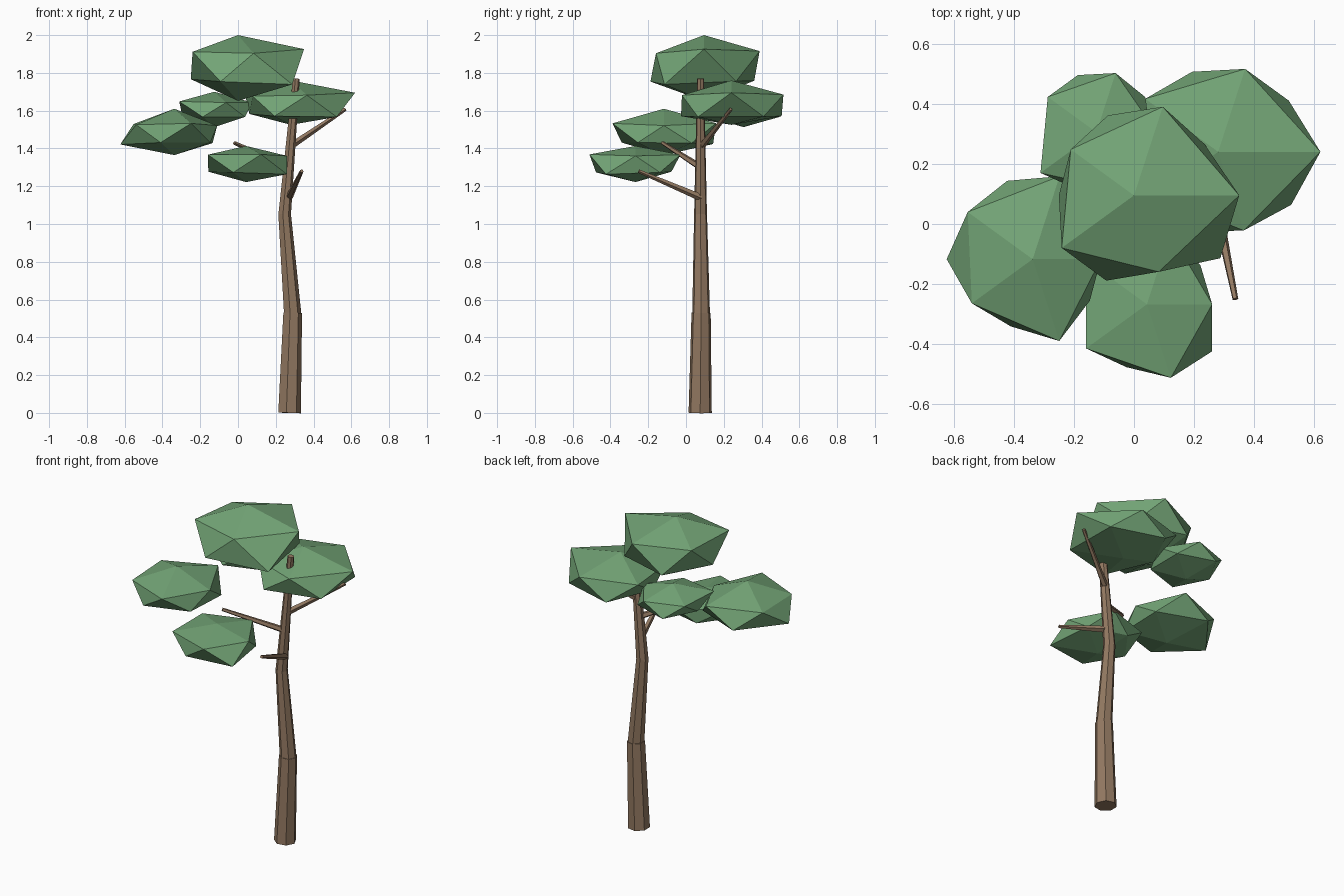
import bpy, bmesh, math
from mathutils import Vector, Matrix

if "Cube" in bpy.data.objects:
    bpy.data.objects.remove(bpy.data.objects["Cube"])


def material(name, color):
    m = bpy.data.materials.new(name)
    m.diffuse_color = color
    m.use_nodes = True
    m.node_tree.nodes["Principled BSDF"].inputs["Base Color"].default_value = m.diffuse_color
    return m


BARK = material("bark", (0.29, 0.19, 0.12, 1))
LEAF = material("leaf", (0.17, 0.37, 0.18, 1))


def finish(bm, name, mat):
    me = bpy.data.meshes.new(name)
    bm.to_mesh(me)
    bm.free()
    me.materials.append(mat)
    bpy.context.collection.objects.link(bpy.data.objects.new(name, me))


def limb(name, a, b, r1, r2, sides):
    """Tapered faceted cylinder from point a to point b."""
    a, b = Vector(a), Vector(b)
    d = b - a
    rot = Vector((0, 0, 1)).rotation_difference(d).to_matrix().to_4x4()
    bm = bmesh.new()
    bmesh.ops.create_cone(
        bm, cap_ends=True, segments=sides, radius1=r1, radius2=r2, depth=d.length,
        matrix=Matrix.Translation((a + b) / 2) @ rot @ Matrix.Rotation(-math.pi / 2, 4, 'Z'))
    finish(bm, name, BARK)


def clump(name, center, top, bottom, squash, radii):
    """Flattened icosahedron; radii are the ring corners every 36 degrees."""
    cx, cy, cz = center
    bm = bmesh.new()
    bmesh.ops.create_icosphere(bm, subdivisions=1, radius=1)
    for v in bm.verts:
        x, y, z = v.co
        if abs(z) > 0.9:
            v.co = (cx, cy, top if z > 0 else bottom)
        else:
            ang = math.atan2(y, x)
            r = radii[round(ang / math.radians(36)) % 10]
            v.co = (cx + r * math.cos(ang), cy + r * math.sin(ang),
                    cz + math.copysign(r * squash / 2, z))
    finish(bm, name, LEAF)


# Trunk: three bent, tapering sections
limb("trunk_lower", (0.27, 0.075, 0), (0.287, 0.08, 0.53), 0.063, 0.052, 7)
limb("trunk_middle", (0.287, 0.08, 0.525), (0.245, 0.077, 1.055), 0.048, 0.035, 7)
limb("trunk_upper", (0.245, 0.077, 1.045), (0.308, 0.077, 1.77), 0.035, 0.019, 7)

# Branches
limb("branch_right", (0.275, 0.08, 1.41), (0.567, 0.237, 1.607), 0.019, 0.010, 5)
limb("branch_front", (0.27, 0.08, 1.14), (0.337, -0.25, 1.28), 0.020, 0.010, 5)
limb("branch_left", (0.268, 0.077, 1.30), (-0.02, -0.125, 1.43), 0.019, 0.010, 5)

# Foliage clumps
clump("foliage_top", (0, 0.095, 1.833), 2.0, 1.652, 0.53,
      (.35, .29, .31, .28, .26, .25, .297, .298, .267, .355))
clump("foliage_left", (-0.337, -0.117, 1.477), 1.61, 1.365, 0.39,
      (.227, .25, .29, .274, .267, .286, .25, .235, .286, .235))
clump("foliage_right", (0.28, 0.24, 1.627), 1.76, 1.525, 0.40,
      (.34, .29, .29, .28, .30, .22, .25, .28, .275, .30))
clump("foliage_back", (-0.125, 0.305, 1.605), 1.70, 1.513, 0.38,
      (.20, .20, .207, .20, .20, .17, .23, .20, .20, .20))
clump("foliage_front", (0.043, -0.267, 1.317), 1.413, 1.222, 0.40,
      (.217, .22, .25, .20, .25, .20, .25, .22, .257, .267))
